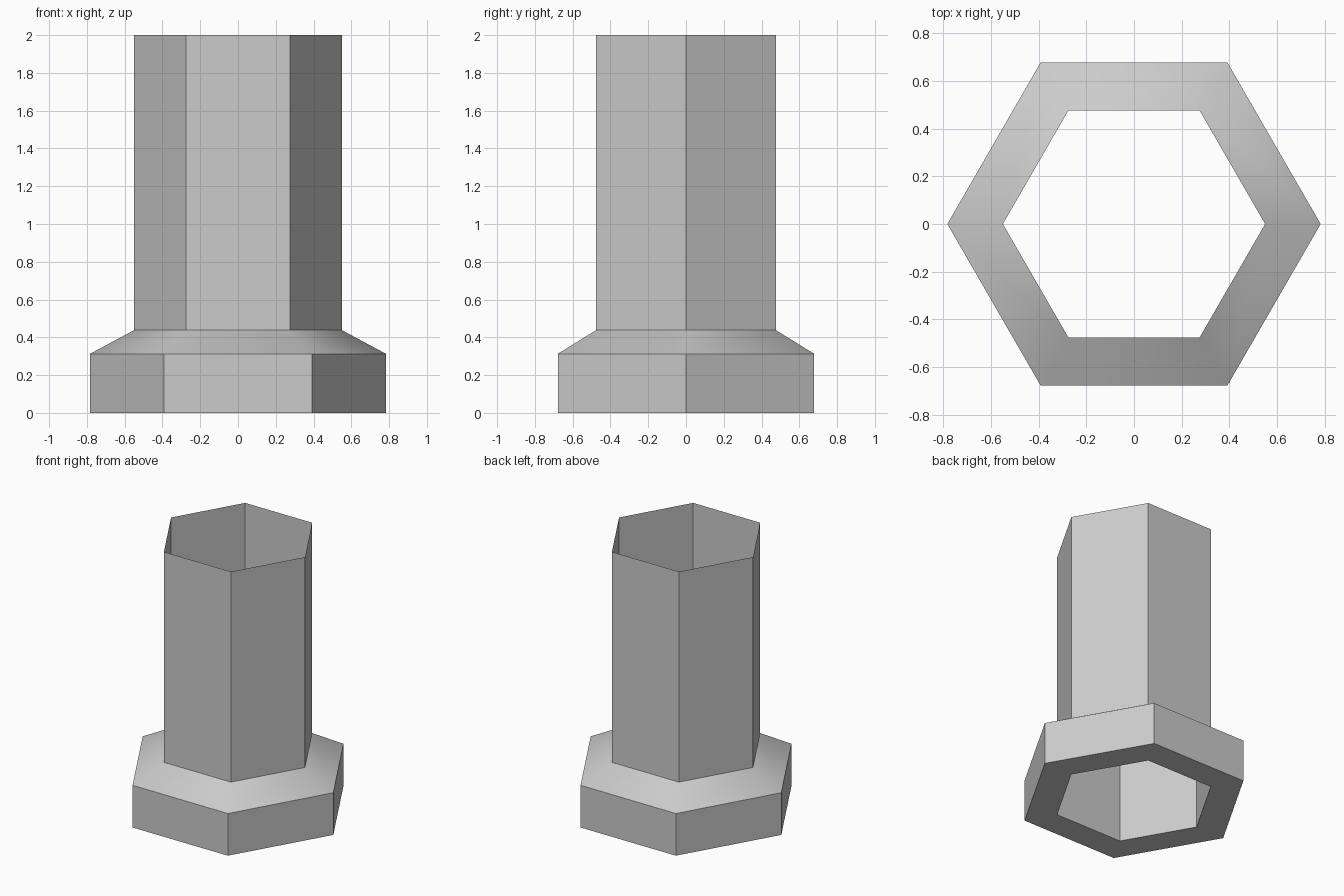
import bpy, bmesh, math

if "Cube" in bpy.data.objects:
    bpy.data.objects.remove(bpy.data.objects["Cube"])

SIDES = 6


def lathe(name, profile):
    """Sweep an open (radius, z) profile around z with six sides."""
    bm = bmesh.new()
    rings = []
    for r, z in profile:
        rings.append([bm.verts.new((r * math.cos(i * math.tau / SIDES),
                                    r * math.sin(i * math.tau / SIDES), z))
                      for i in range(SIDES)])
    for low, high in zip(rings, rings[1:]):
        for i in range(SIDES):
            j = (i + 1) % SIDES
            bm.faces.new((low[i], low[j], high[j], high[i]))
    mesh = bpy.data.meshes.new(name)
    bm.to_mesh(mesh)
    bm.free()
    obj = bpy.data.objects.new(name, mesh)
    bpy.context.collection.objects.link(obj)
    return obj


# Thin open tube running the full height
tube = lathe("tube", [(0.55, 0), (0.55, 2)])

# Base collar: underside ring, upright sides, sloped shoulder
collar = lathe("base_collar", [(0.55, 0), (0.783, 0), (0.783, 0.313), (0.55, 0.438)])

# Shoulder shades smoothly, all other edges stay sharp
bpy.ops.object.select_all(action='DESELECT')
collar.select_set(True)
bpy.context.view_layer.objects.active = collar
bpy.ops.object.shade_smooth_by_angle(angle=math.radians(35))
